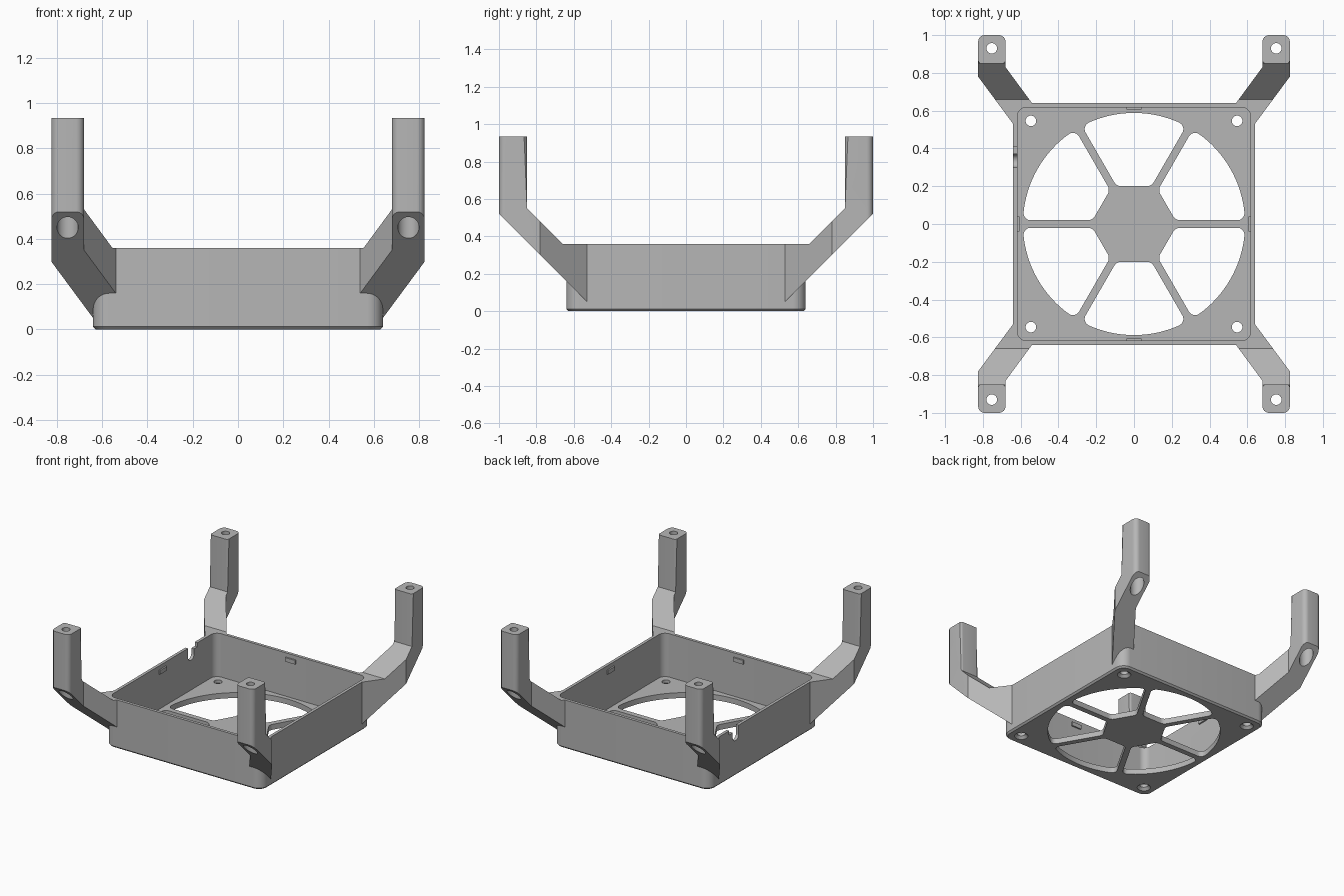
import bpy, bmesh
from math import sin, cos, radians, tan, asin, pi
from mathutils import Vector

if "Cube" in bpy.data.objects:
    bpy.data.objects.remove(bpy.data.objects["Cube"])

grey = bpy.data.materials.new("plain_grey")
grey.use_nodes = True
colour = (0.47, 0.47, 0.47, 1)
grey.diffuse_color = colour
grey.node_tree.nodes["Principled BSDF"].inputs["Base Color"].default_value = colour


def rounded(points, cuts, steps=6):
    """Replace polygon corners by circular arcs; cuts are tangent lengths."""
    out = []
    for i, (p, d) in enumerate(zip(points, cuts)):
        p = Vector(p)
        if not d:
            out.append(p)
            continue
        u = (Vector(points[i - 1]) - p).normalized()
        v = (Vector(points[(i + 1) % len(points)]) - p).normalized()
        w = sin(u.angle(v) / 2)
        for k in range(steps + 1):
            t = k / steps
            a, b, c = (1 - t) ** 2, 2 * t * (1 - t) * w, t * t
            out.append((a * (p + u * d) + b * p + c * (p + v * d)) / (a + b + c))
    return out


def square(half, radius):
    corners = [(-half, -half), (half, -half), (half, half), (-half, half)]
    return rounded(corners, [radius] * 4, 8)


def circle(x, y, r, n=32):
    return [Vector((x + r * cos(2 * pi * i / n), y + r * sin(2 * pi * i / n))) for i in range(n)]


def prism(name, points, low, high, along_x=False, top=None):
    """Extrude a profile up z, or a y-z profile along x; top gives a second outline."""
    bm = bmesh.new()
    rings = []
    for outline, w in ((points, low), (top or points, high)):
        rings.append([bm.verts.new((w, p[0], p[1]) if along_x else (p[0], p[1], w)) for p in outline])
    a, b = rings
    bm.faces.new(a[::-1])
    bm.faces.new(b)
    for i in range(len(a)):
        j = (i + 1) % len(a)
        bm.faces.new((a[i], a[j], b[j], b[i]))
    bmesh.ops.recalc_face_normals(bm, faces=bm.faces)
    mesh = bpy.data.meshes.new(name)
    bm.to_mesh(mesh)
    bm.free()
    mesh.materials.append(grey)
    obj = bpy.data.objects.new(name, mesh)
    bpy.context.collection.objects.link(obj)
    return obj


def activate(obj):
    bpy.ops.object.select_all(action='DESELECT')
    obj.select_set(True)
    bpy.context.view_layer.objects.active = obj


def combine(obj, other, operation='DIFFERENCE'):
    mod = obj.modifiers.new("cut", 'BOOLEAN')
    mod.object, mod.operation, mod.solver = other, operation, 'EXACT'
    activate(obj)
    bpy.ops.object.modifier_apply(modifier=mod.name)
    bpy.data.objects.remove(other)


# Open tray with a chamfered lower edge
tray = prism("tray", square(0.64, 0.07), 0, 0.36)
bm = bmesh.new()
bm.from_mesh(tray.data)
rim = [e for e in bm.edges if all(v.co.z < 0.001 for v in e.verts)]
bmesh.ops.bevel(bm, geom=rim, offset=0.012, segments=1, affect='EDGES')
bm.to_mesh(tray.data)
bm.free()
combine(tray, prism("cavity", square(0.618, 0.05), 0.04, 0.6))

# Six rounded sector openings leave the hub and spokes
hub, spoke, outer = 0.2, 0.02, 0.588
half = hub * tan(radians(30)) - spoke / cos(radians(30))
edge = radians(30) - asin(spoke / outer)
arc = [edge] + [edge * 0.8 * (1 - k / 7) for k in range(15)] + [-edge]
sector = [(hub, half), (hub, -half)] + [(outer * cos(a), outer * sin(a)) for a in reversed(arc)]
sector = rounded(sector, [0.025, 0.025, 0.04] + [0] * 15 + [0.04])
for k in range(6):
    a = radians(30 + 60 * k)
    pts = [(p.x * cos(a) - p.y * sin(a), p.x * sin(a) + p.y * cos(a)) for p in sector]
    combine(tray, prism("opening", pts, -0.1, 0.1))

# Countersunk corner screw holes
for sx in (-1, 1):
    for sy in (-1, 1):
        x, y = sx * 0.546, sy * 0.546
        combine(tray, prism("screw_hole", circle(x, y, 0.028), -0.1, 0.1))
        combine(tray, prism("countersink", circle(x, y, 0.054), -0.008, 0.018,
                            top=circle(x, y, 0.028)))

# Cable slot in one side wall
slot = [(0.30, 0.42), (0.30, 0.26), (0.37, 0.26), (0.37, 0.33), (0.41, 0.33), (0.41, 0.42)]
combine(tray, prism("slot", rounded(slot, [0, 0.034, 0.034, 0, 0, 0]), -0.7, -0.55, True))

# Retaining clips on the inner walls
for i, (x, y) in enumerate([(0, 1), (0, -1), (1, 0), (-1, 0)]):
    cx, cy = x * 0.616, y * 0.616
    hx, hy = (0.04, 0.009) if y else (0.009, 0.04)
    prism(f"clip_{i + 1}", [(cx - hx, cy - hy), (cx + hx, cy - hy),
                            (cx + hx, cy + hy), (cx - hx, cy + hy)], 0.30, 0.33)

# One leg: plan outline crossed with side outline
plan = rounded([(0.47, 0.545), (0.566, 0.43), (0.825, 0.78), (0.825, 1), (0.68, 1), (0.68, 0.83)],
               [0, 0, 0, 0.035, 0.035, 0])
side = [(0.40, -0.08), (1.02, 0.54), (1.02, 0.935), (0.85, 0.935),
        (0.85, 0.55), (0.66, 0.36), (0.40, 0.36)]
legs = prism("legs", plan, -0.5, 1.5)
combine(legs, prism("side_profile", side, 0.2, 1.1, True), 'INTERSECT')

# Round the inner upright edges of the post
bm = bmesh.new()
bm.from_mesh(legs.data)
upright = [e for e in bm.edges if all(abs(v.co.y - 0.85) < 0.001 for v in e.verts)
           and abs(e.verts[0].co.z - e.verts[1].co.z) > 0.2]
bmesh.ops.bevel(bm, geom=upright, offset=0.016, segments=4, profile=0.5, affect='EDGES')
bm.to_mesh(legs.data)
bm.free()

# Trim to the tray, then bore the screw passage and its wide lower access
combine(legs, prism("trim", square(0.633, 0.067), -0.5, 0.5))
combine(legs, prism("bore", circle(0.753, 0.93, 0.028), 0, 1.2))
combine(legs, prism("access", circle(0.753, 0.93, 0.047), 0, 0.85))

# Repeat the leg at all four corners
mirror = legs.modifiers.new("mirror", 'MIRROR')
mirror.use_axis = (True, True, False)
mirror.use_clip = False
mirror.use_mirror_merge = False
activate(legs)
bpy.ops.object.modifier_apply(modifier=mirror.name)

for obj in (tray, legs):
    activate(obj)
    bpy.ops.object.shade_smooth_by_angle(angle=radians(30))
